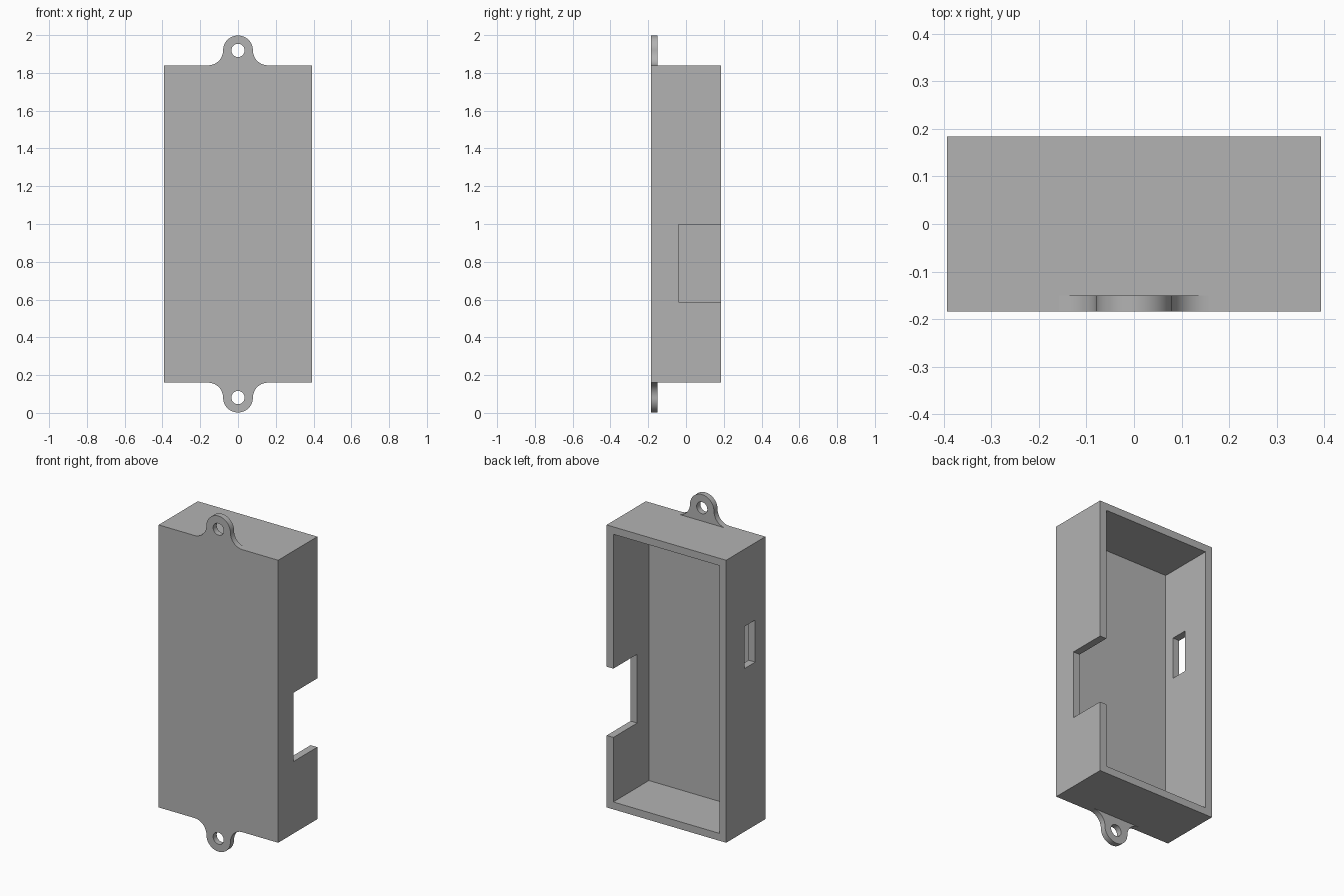
import bpy
import bmesh
import math

default = bpy.data.objects.get("Cube")
if default:
    bpy.data.objects.remove(default, do_unlink=True)

# Main sizes
HALF_W, HALF_D = 0.393, 0.184
BOTTOM, TOP = 0.16, 1.84
WALL, FLOOR = 0.044, 0.034
EAR_R, HOLE_R = 0.079, 0.035
EPS = 0.05

grey = bpy.data.materials.new("plain grey")
grey.use_nodes = True
colour = (0.45, 0.45, 0.45, 1)
grey.diffuse_color = colour
bsdf = next(n for n in grey.node_tree.nodes if n.type == "BSDF_PRINCIPLED")
bsdf.inputs["Base Color"].default_value = colour


def finish(name, bm):
    """Turn a bmesh into a grey object."""
    bmesh.ops.recalc_face_normals(bm, faces=bm.faces)
    mesh = bpy.data.meshes.new(name)
    bm.to_mesh(mesh)
    bm.free()
    mesh.materials.append(grey)
    obj = bpy.data.objects.new(name, mesh)
    bpy.context.collection.objects.link(obj)
    return obj


def box(name, x, y, z):
    """Box between the given (low, high) pairs."""
    bm = bmesh.new()
    bmesh.ops.create_cube(bm, size=1)
    for v in bm.verts:
        v.co = [lo + (c + 0.5) * (hi - lo) for c, (lo, hi) in zip(v.co, (x, y, z))]
    return finish(name, bm)


def prism(name, outline, y0, y1):
    """Extrude an x-z outline along y."""
    bm = bmesh.new()
    face = bm.faces.new([bm.verts.new((x, y0, z)) for x, z in outline])
    new = bmesh.ops.extrude_face_region(bm, geom=[face])["geom"]
    for v in new:
        if isinstance(v, bmesh.types.BMVert):
            v.co.y = y1
    return finish(name, bm)


def arc(cx, cz, r, start, end, steps):
    angles = [math.radians(start + (end - start) * i / steps) for i in range(steps + 1)]
    return [(cx + r * math.cos(a), cz + r * math.sin(a)) for a in angles]


def cut(obj, cutter):
    """Subtract the cutter and remove it."""
    mod = obj.modifiers.new("cut", "BOOLEAN")
    mod.operation = "DIFFERENCE"
    mod.solver = "EXACT"
    mod.object = cutter
    bpy.context.view_layer.objects.active = obj
    bpy.ops.object.modifier_apply(modifier=mod.name)
    bpy.data.objects.remove(cutter, do_unlink=True)


# Open-backed tray
case = box("case", (-HALF_W, HALF_W), (-HALF_D, HALF_D), (BOTTOM, TOP))
cut(case, box("cavity_cutter", (WALL - HALF_W, HALF_W - WALL),
              (FLOOR - HALF_D, HALF_D + EPS), (BOTTOM + WALL, TOP - WALL)))

# Notch in the left wall, open at the back
cut(case, box("notch_cutter", (HALF_W - WALL - EPS, HALF_W + EPS),
              (-0.04, HALF_D + EPS), (0.588, 0.997)))

# Slot through the right wall
cut(case, box("slot_cutter", (-HALF_W - EPS, WALL - HALF_W + EPS),
              (-0.089, 0.01), (1.13, 1.38)))

# Mounting ears: round end with concave flares meeting the case
for name, base, up in (("top_ear", TOP, 1), ("bottom_ear", BOTTOM, -1)):
    r = EAR_R
    outline = arc(2 * r, r, r, 270, 180, 12)
    outline += arc(0, r, r, 0, 180, 32)[1:]
    outline += arc(-2 * r, r, r, 0, -90, 12)[1:]
    place = [(x, base + up * z) for x, z in outline]
    ear = prism(name, place, -HALF_D, FLOOR - HALF_D)
    hole = arc(0, base + up * r, HOLE_R, 0, 360, 32)[:-1]
    cut(ear, prism("hole_cutter", hole, -HALF_D - EPS, FLOOR - HALF_D + EPS))
    bpy.ops.object.select_all(action="DESELECT")
    ear.select_set(True)
    bpy.context.view_layer.objects.active = ear
    bpy.ops.object.shade_smooth_by_angle(angle=math.radians(30))
